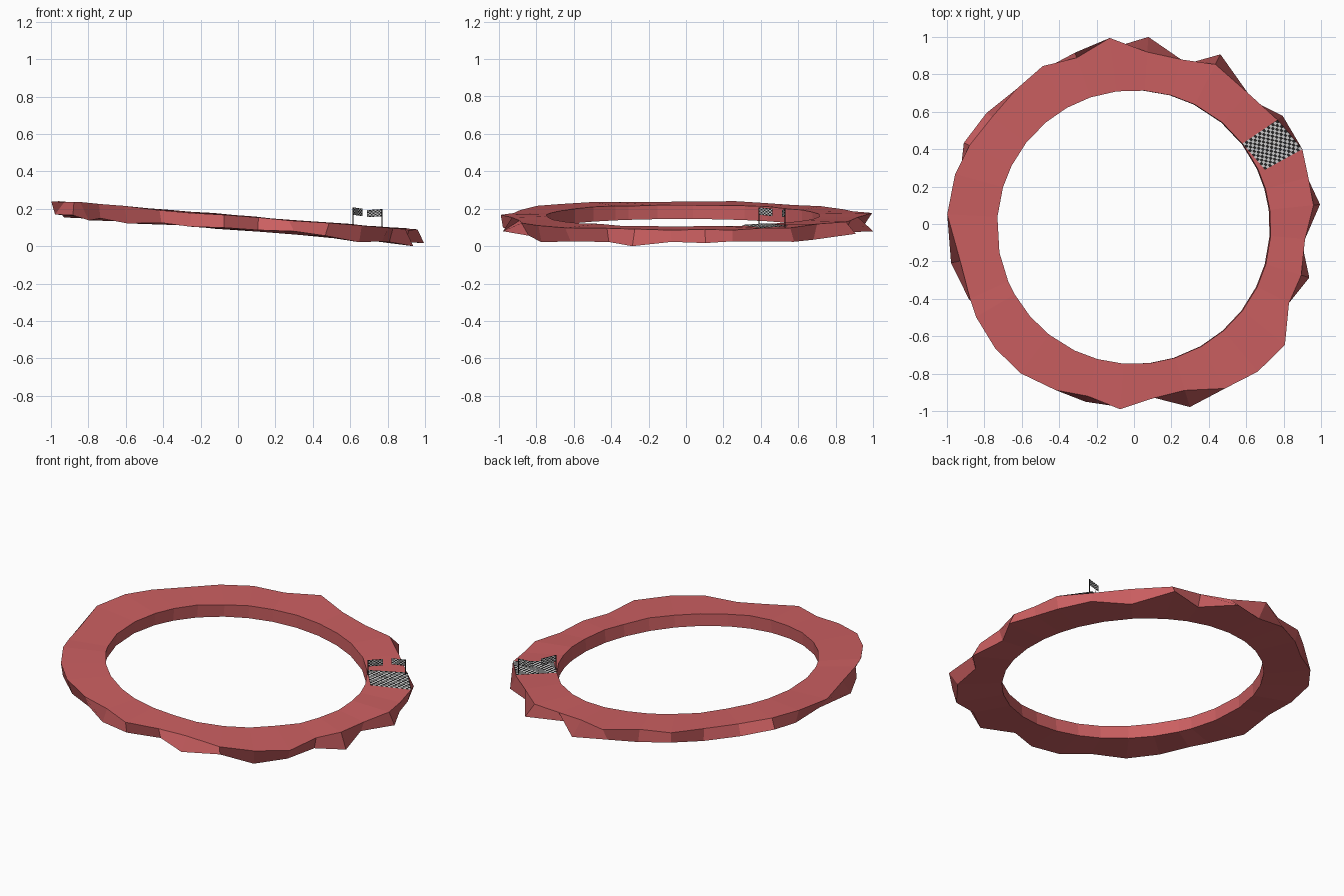
import bpy, bmesh, math, random
from mathutils import Vector

if "Cube" in bpy.data.objects:
    bpy.data.objects.remove(bpy.data.objects["Cube"])

random.seed(4)


def material(name, rgb):
    m = bpy.data.materials.new(name)
    m.diffuse_color = (*rgb, 1)
    m.use_nodes = True
    m.node_tree.nodes["Principled BSDF"].inputs["Base Color"].default_value = m.diffuse_color
    return m


RED = material("track_red", (0.6, 0.115, 0.12))
BLACK = material("check_black", (0.02, 0.02, 0.02))
WHITE = material("check_white", (0.9, 0.9, 0.9))


def finish(name, bm, mats):
    me = bpy.data.meshes.new(name)
    bm.to_mesh(me)
    bm.free()
    for m in mats:
        me.materials.append(m)
    ob = bpy.data.objects.new(name, me)
    bpy.context.collection.objects.link(ob)
    return ob


def top_z(x):
    return 0.163 - 0.08 * x


def polar(deg, r):
    a = math.radians(deg)
    return r * math.cos(a), r * math.sin(a)


# Rocky outline: angle and radius of the upper outer edge
rim = [(-5, .918), (6, .965), (15, .965), (24, .985), (36, .948), (49, .928),
       (63, .958), (74, .915), (85.6, .922), (97.4, 1.003), (109, .94),
       (120, .975), (131, .957), (143, .95), (154.5, .975), (164.4, .993),
       (177, 1.0), (192, .95), (204.5, .964), (210.5, .98), (221.7, .996),
       (232.6, 1.003), (244.7, .982), (254.8, .953), (265.7, .993),
       (276.7, .936), (287, .93), (299, 1.005), (310, 1.03), (321.3, 1.034),
       (333, .93), (343, .935)]
# Lower outer spikes that stick out past the upper edge
spikes = {6: 1.0, 15: .96, 36: .983, 63: 1.018, 85.6: 1.003, 109: .969,
          143: .987, 154.5: 1.008, 192: 1.0, 204.5: .97, 254.8: .985,
          287: 1.023, 343: .98}

# Track: tilted ring swept from a four-cornered section
bm = bmesh.new()
sections = []
for deg, r in rim:
    r_in = .732 - .017 * math.sin(math.radians(deg))
    xi, yi = polar(deg, r_in)
    xo, yo = polar(deg, r)
    spiky = deg in spikes
    xb, yb = polar(deg, spikes.get(deg, r - random.uniform(.01, .06)))
    drop = random.uniform(.066, .09) if not spiky else random.uniform(.058, .08)
    pts = [(xi, yi, top_z(xi) + random.uniform(-.003, .003)),
           (xo, yo, top_z(xo) + random.uniform(-.006, .006)),
           (xb, yb, max(.0, top_z(xb) - drop)),
           (xi - .006, yi, top_z(xi) - .076)]
    sections.append([bm.verts.new(p) for p in pts])
for i, a in enumerate(sections):
    b = sections[(i + 1) % len(sections)]
    for j in range(4):
        k = (j + 1) % 4
        bm.faces.new((a[j], a[k], b[k], b[j]))
bmesh.ops.recalc_face_normals(bm, faces=bm.faces)
low = min(v.co.z for v in bm.verts)
for v in bm.verts:
    if v.co.z == low:
        v.co.z = 0
finish("track", bm, [RED])


def checker(name, corners, nu, nv):
    """Chequered grid stretched over four corners."""
    p = [Vector(c) for c in corners]
    bm = bmesh.new()
    g = [[bm.verts.new(p[0].lerp(p[1], u / nu).lerp(p[3].lerp(p[2], u / nu), v / nv))
          for v in range(nv + 1)] for u in range(nu + 1)]
    for u in range(nu):
        for v in range(nv):
            f = bm.faces.new((g[u][v], g[u + 1][v], g[u + 1][v + 1], g[u][v + 1]))
            f.material_index = (u + v) % 2
    return finish(name, bm, [BLACK, WHITE])


# Finish line laid over one stretch of track
line = [(.70, .29), (.90, .40), (.767, .557), (.58, .43)]
checker("finish_line", [(x, y, top_z(x) + .006) for x, y in line], 16, 12)


# Flags on thin poles beside the finish line
def flag(side, base, top, tip, height):
    x, y = base
    z0 = top_z(x) - .01
    bpy.ops.mesh.primitive_cylinder_add(vertices=6, radius=.003, depth=top - z0,
                                        location=(x, y, (top + z0) / 2))
    pole = bpy.context.object
    pole.name = side + "_flag_pole"
    pole.data.materials.append(BLACK)
    tx, ty, tz = tip
    checker(side + "_flag", [(x, y, top - height), (tx, ty, tz - height),
                             (tx, ty, tz), (x, y, top)], 8, 5)


flag("inner", (.615, .39), .208, (.665, .462, .2), .04)
flag("outer", (.77, .53), .198, (.69, .512, .193), .038)
